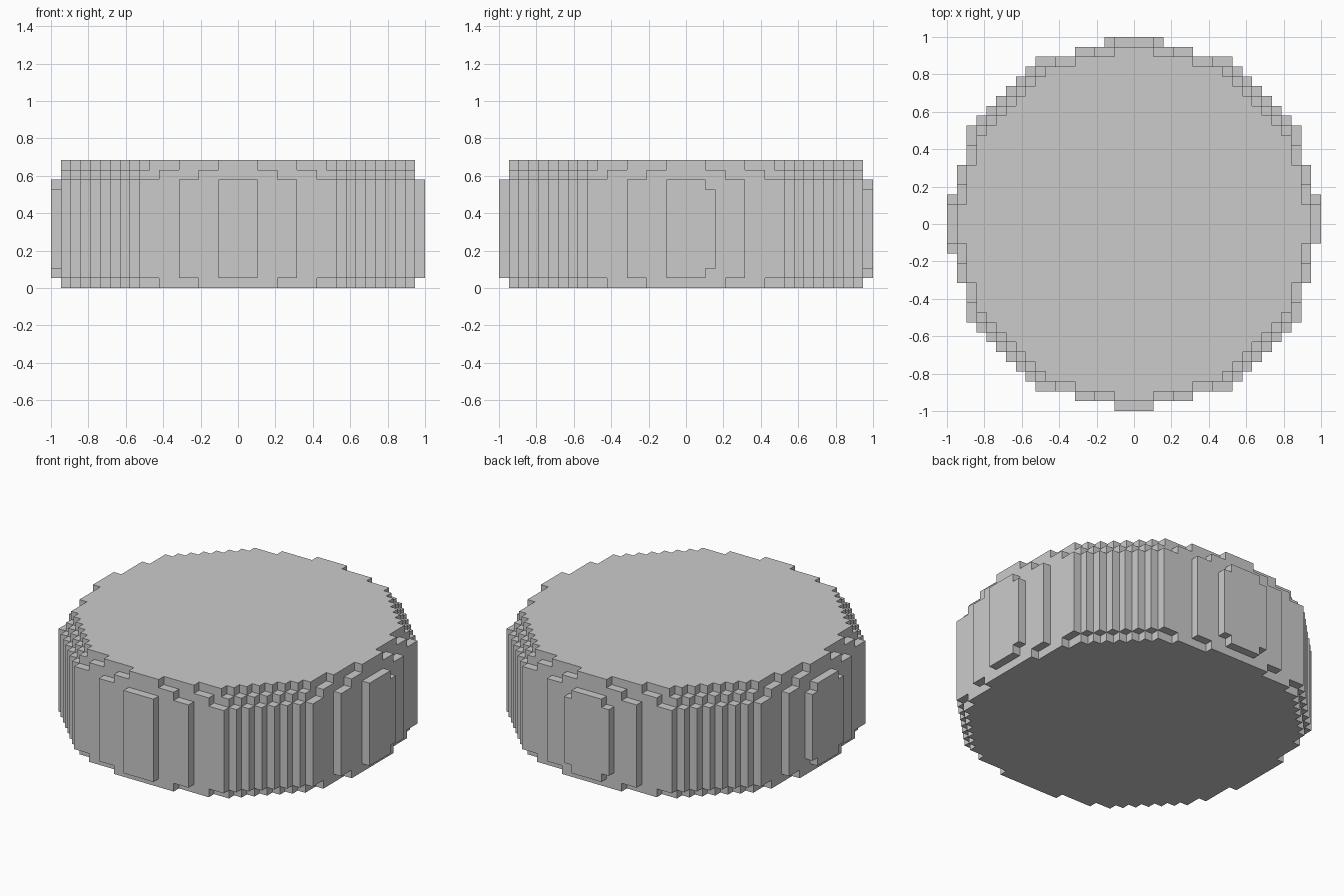
import bpy, bmesh

if "Cube" in bpy.data.objects:
    bpy.data.objects.remove(bpy.data.objects["Cube"])

U = 2 / 38  # size of one block

# Half-width of each block row, from the centre row outwards
FULL = [18] * 6 + [17] * 4 + [16, 15, 14, 13, 12, 11, 10, 6]
INSET = [18] * 4 + [17] * 4 + [16] * 2 + [15, 14, 13, 12, 11, 10, 8, 4]
TOP = [18] * 2 + [17] * 4 + [16] * 3 + [15, 14, 13, 12, 11, 10, 9, 6, 2]

cells = set()


def box(x0, x1, y0, y1, z0, z1):
    for x in range(x0, x1):
        for y in range(y0, y1):
            for z in range(z0, z1):
                cells.add((x, y, z))


def disc(rows, z0, z1):
    for j, w in enumerate(rows):
        box(-w, w, j, j + 1, z0, z1)
        box(-w, w, -j - 1, -j, z0, z1)


# Stepped round body with narrower bottom and top layers
disc(INSET, 0, 1)
disc(FULL, 1, 11)
disc(INSET, 11, 12)
disc(TOP, 12, 13)

# Raised panels on the four sides
box(-2, 2, -19, -18, 1, 11)
box(-2, 2, 18, 19, 1, 11)
box(-3, 3, 18, 19, 2, 10)
box(18, 19, -2, 2, 1, 11)
box(18, 19, 2, 3, 2, 10)
box(-19, -18, -2, 2, 1, 11)
box(-19, -18, -3, 3, 2, 10)

# Skin the blocks: one quad wherever a neighbour is empty
bm = bmesh.new()
verts = {}


def vert(p):
    if p not in verts:
        verts[p] = bm.verts.new([c * U for c in p])
    return verts[p]


for c in sorted(cells):
    for axis in range(3):
        for side in (0, 1):
            n = list(c)
            n[axis] += 2 * side - 1
            if tuple(n) in cells:
                continue
            a, b = (axis + 1) % 3, (axis + 2) % 3
            quad = []
            for da, db in ((0, 0), (1, 0), (1, 1), (0, 1)):
                p = list(c)
                p[axis] += side
                p[a] += da
                p[b] += db
                quad.append(vert(tuple(p)))
            bm.faces.new(quad if side else quad[::-1])

# Merge coplanar quads into clean flat faces
bmesh.ops.dissolve_limit(bm, angle_limit=0.01, verts=bm.verts[:], edges=bm.edges[:])

mesh = bpy.data.meshes.new("block_disc")
bm.to_mesh(mesh)
bm.free()
bpy.context.collection.objects.link(bpy.data.objects.new("block_disc", mesh))
